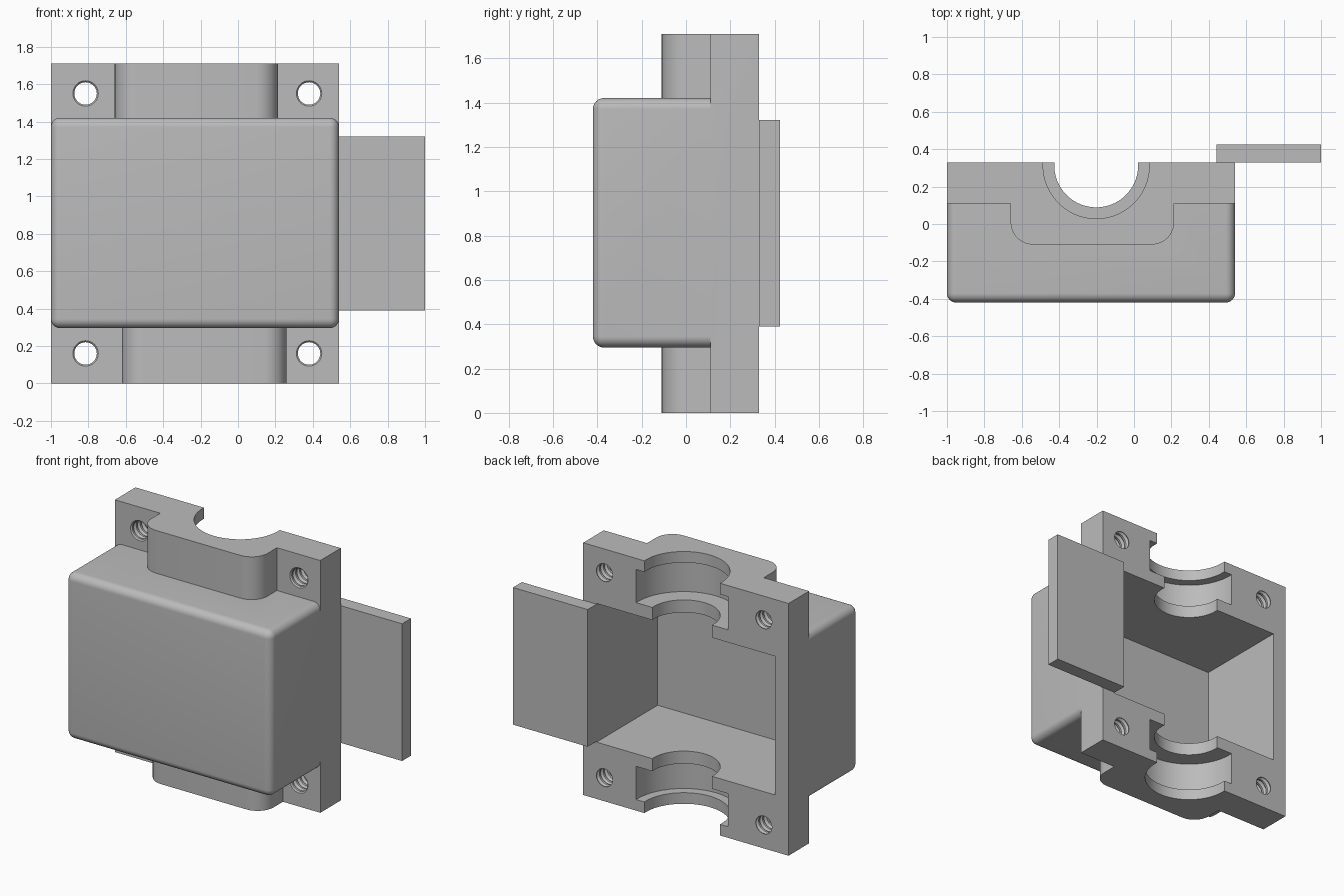
import bpy, bmesh, math
from mathutils import Matrix, Vector

cube = bpy.data.objects.get("Cube")
if cube:
    bpy.data.objects.remove(cube)

grey = bpy.data.materials.new("plain grey")
grey.use_nodes = True
COLOUR = (0.5, 0.5, 0.5, 1)
grey.diffuse_color = COLOUR
grey.node_tree.nodes["Principled BSDF"].inputs["Base Color"].default_value = COLOUR


def finish(name, bm):
    bmesh.ops.recalc_face_normals(bm, faces=bm.faces)
    mesh = bpy.data.meshes.new(name)
    bm.to_mesh(mesh)
    bm.free()
    mesh.materials.append(grey)
    ob = bpy.data.objects.new(name, mesh)
    bpy.context.collection.objects.link(ob)
    return ob


def block(name, lo, hi, radius=0, pick=None):
    """Box between two corners; edges chosen by pick are rounded."""
    bm = bmesh.new()
    bmesh.ops.create_cube(bm, size=1)
    lo, hi = Vector(lo), Vector(hi)
    for v in bm.verts:
        v.co = Vector([lo[i] + (v.co[i] + 0.5) * (hi[i] - lo[i]) for i in range(3)])
    if radius:
        bmesh.ops.bevel(bm, geom=[e for e in bm.edges if pick(e)], offset=radius,
                        segments=8, profile=0.5, affect='EDGES')
    return finish(name, bm)


def lathe(name, profile, matrix, steps):
    """Closed solid turned around z from (radius, height) pairs."""
    bm = bmesh.new()
    rings = []
    for r, h in profile:
        rings.append([bm.verts.new((r * math.cos(a), r * math.sin(a), h))
                      for a in (math.tau * i / steps for i in range(steps))])
    for a, b in zip(rings, rings[1:]):
        for i in range(steps):
            j = (i + 1) % steps
            bm.faces.new((a[i], a[j], b[j], b[i]))
    bm.faces.new(rings[0])
    bm.faces.new(rings[-1])
    bm.transform(matrix)
    return finish(name, bm)


def boolean(target, tool, operation):
    mod = target.modifiers.new(operation.lower(), 'BOOLEAN')
    mod.object, mod.operation, mod.solver = tool, operation, 'EXACT'
    tool.hide_render = True
    bpy.context.view_layer.update()
    mesh = bpy.data.meshes.new_from_object(
        target.evaluated_get(bpy.context.evaluated_depsgraph_get()))
    target.modifiers.clear()
    target.data = mesh
    bpy.data.objects.remove(tool)


BACK, FLANGE, FRONT = 0.33, 0.11, -0.42
LEFT, RIGHT, TOP = 0.54, -1.0, 1.71


def not_back(e):
    return min(v.co.y for v in e.verts) < 0


def front_upright(e):
    a, b = (v.co for v in e.verts)
    return abs(a.z - b.z) > 0.1 and a.y < 0


# Mounting flange, rounded box and the two bearing bosses
housing = block("housing", (RIGHT, FLANGE, 0), (LEFT, BACK, TOP))
for part in (
    block("box", (RIGHT, FRONT, 0.295), (LEFT, 0.2, 1.42), 0.05, not_back),
    block("top_boss", (-0.66, -0.11, 1.2), (0.215, 0.22, TOP), 0.12, front_upright),
    block("bottom_boss", (-0.62, -0.11, 0), (0.26, 0.22, 0.5), 0.12, front_upright),
):
    boolean(housing, part, 'UNION')

# Cavity open at the back
boolean(housing, block("cavity", (-0.9, -0.325, 0.385), (0.44, 0.6, 1.325)), 'DIFFERENCE')

# Stepped bearing seats, mirrored top and bottom
seat = [(0.224, 0.25), (0.224, 0.555), (0.345, 0.555), (0.345, 0.78), (0.284, 0.78), (0.284, 1)]
for sign in (1, -1):
    place = Matrix.Translation((-0.202, 0.313, TOP / 2)) @ Matrix.Scale(sign, 4, (0, 0, 1))
    boolean(housing, lathe("bearing_bore", seat, place, 96), 'DIFFERENCE')

# Threaded screw holes in the four flange corners
thread = [(0.06, -0.06)]
for turn in range(7):
    h = -0.02 + turn * 0.042
    thread += [(0.06, h), (0.074, h + 0.014), (0.06, h + 0.028)]
thread.append((0.06, 0.3))
for x in (-0.815, 0.38):
    for z in (0.16, 1.55):
        place = Matrix.Translation((x, FLANGE, z)) @ Matrix.Rotation(-math.pi / 2, 4, 'X')
        boolean(housing, lathe("screw_hole", thread, place, 32), 'DIFFERENCE')

# Flat plate attached to the back edge
plate = block("side_plate", (0.44, BACK, 0.39), (1.0, 0.425, 1.32))

# Smooth curved surfaces, sharp edges kept
bpy.ops.object.select_all(action='DESELECT')
housing.select_set(True)
bpy.context.view_layer.objects.active = housing
bpy.ops.object.shade_smooth_by_angle(angle=math.radians(30))
